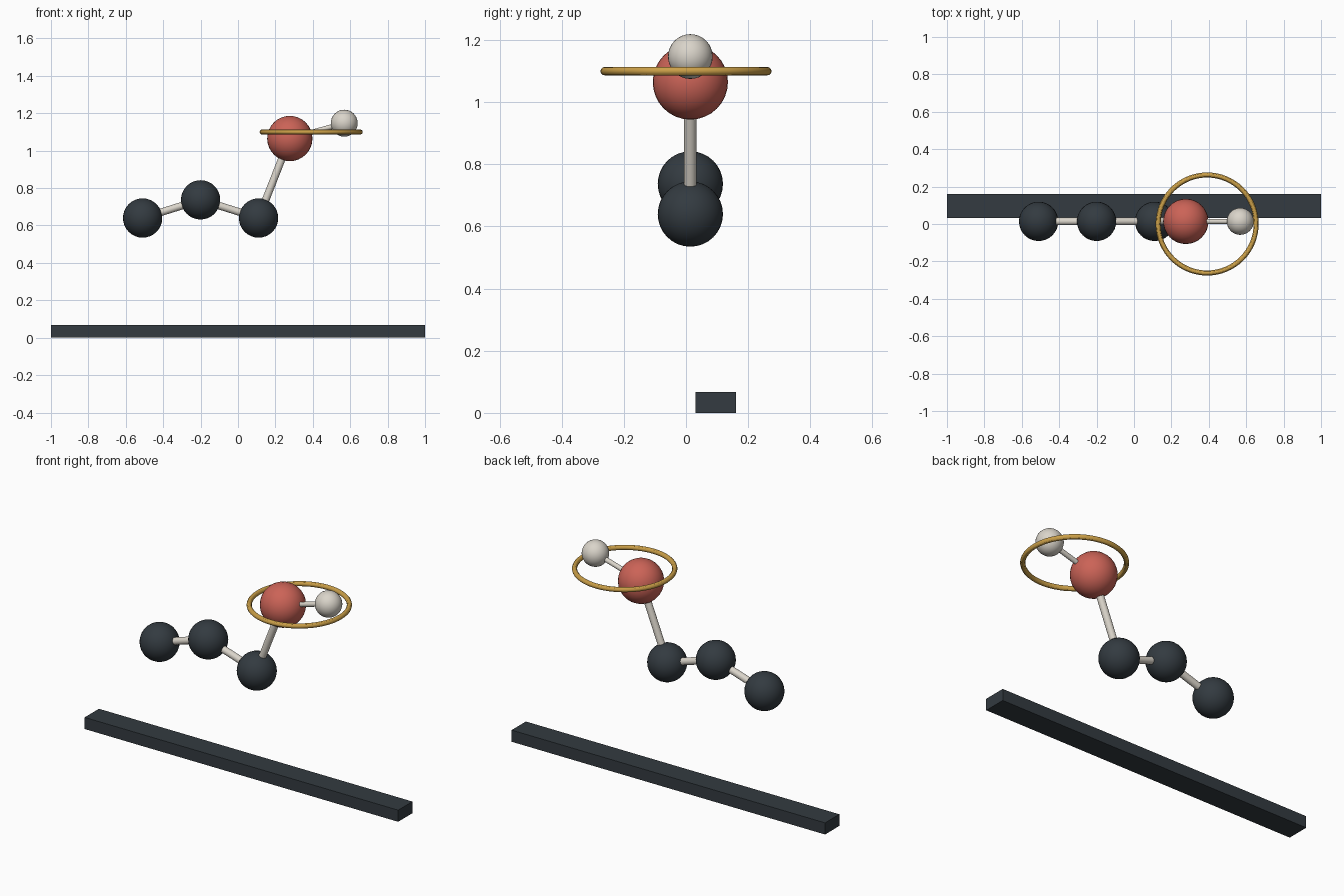
import bpy
from mathutils import Vector

cube = bpy.data.objects.get("Cube")
if cube:
    bpy.data.objects.remove(cube, do_unlink=True)


def make_material(name, r, g, b):
    mat = bpy.data.materials.new(name)
    mat.use_nodes = True
    mat.diffuse_color = (r, g, b, 1)
    mat.node_tree.nodes["Principled BSDF"].inputs["Base Color"].default_value = (r, g, b, 1)
    return mat


charcoal = make_material("charcoal", 0.033, 0.043, 0.052)
coral = make_material("coral red", 0.60, 0.125, 0.095)
ivory = make_material("ivory", 0.70, 0.66, 0.59)
gold = make_material("gold", 0.60, 0.35, 0.065)


def finish(name, mat, smooth=True):
    obj = bpy.context.object
    obj.name = name
    obj.data.materials.append(mat)
    if smooth:
        bpy.ops.object.shade_smooth_by_angle()
    return obj


def ball(name, center, radius, mat):
    bpy.ops.mesh.primitive_uv_sphere_add(segments=32, ring_count=16, radius=radius, location=center)
    finish(name, mat)


def rod(name, start, end, radius):
    axis = end - start
    bpy.ops.mesh.primitive_cylinder_add(
        vertices=24, radius=radius, depth=axis.length, location=(start + end) / 2,
        rotation=axis.to_track_quat("Z", "Y").to_euler())
    finish(name, ivory)


# Ball centres along the chain
Y = 0.014
end_carbon = Vector((-0.51, Y, 0.64))
middle_carbon = Vector((-0.20, Y, 0.737))
inner_carbon = Vector((0.11, Y, 0.64))
oxygen = Vector((0.277, Y, 1.065))
hydrogen = Vector((0.568, Y, 1.147))

# Balls
for i, center in enumerate((end_carbon, middle_carbon, inner_carbon)):
    ball(f"carbon_ball_{i + 1}", center, 0.105, charcoal)
ball("oxygen_ball", oxygen, 0.121, coral)
ball("hydrogen_ball", hydrogen, 0.072, ivory)

# Connecting rods
rod("carbon_rod_1", end_carbon, middle_carbon, 0.02)
rod("carbon_rod_2", middle_carbon, inner_carbon, 0.02)
rod("oxygen_rod", inner_carbon, oxygen, 0.02)
rod("hydrogen_rod", oxygen, hydrogen, 0.0135)

# Highlight ring
bpy.ops.mesh.primitive_torus_add(location=(0.391, 0, 1.1), major_radius=0.262, minor_radius=0.0135,
                                 major_segments=64, minor_segments=12)
finish("highlight_ring", gold)

# Base bar
bpy.ops.mesh.primitive_cube_add(size=1, location=(0, 0.096, 0.0335))
bar = finish("base_bar", charcoal, smooth=False)
bar.scale = (2, 0.13, 0.067)
